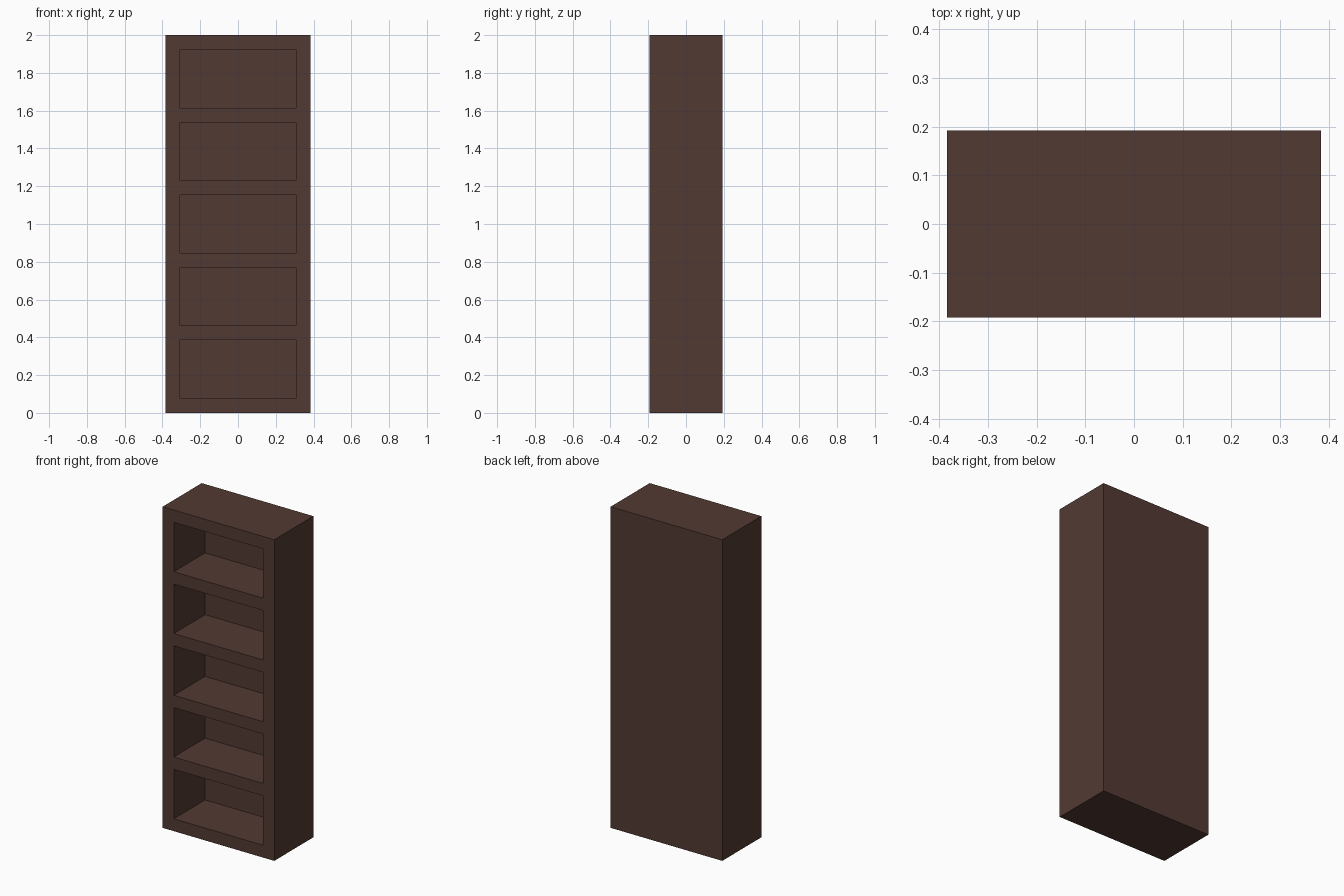
import bpy
import bmesh
from mathutils import Vector

if "Cube" in bpy.data.objects:
    bpy.data.objects.remove(bpy.data.objects["Cube"])

# Overall sizes: five equal niches between boards of one thickness
BOARD = 1 / 13
NICHE = 4 / 13
COUNT = 5
W, D, H = 10 / 13, 5 / 13, 2.0

wood = bpy.data.materials.new("dark_brown_wood")
wood.diffuse_color = (0.0844, 0.0423, 0.0331, 1.0)
wood.use_nodes = True
wood.node_tree.nodes["Principled BSDF"].inputs["Base Color"].default_value = wood.diffuse_color

# Solid cabinet block
bm = bmesh.new()
bmesh.ops.create_cube(bm, size=1.0)
bmesh.ops.scale(bm, vec=(W, D, H), verts=bm.verts)
bmesh.ops.translate(bm, vec=(0, 0, H / 2), verts=bm.verts)


def cut(co, no):
    """Slice edges into the block along a plane."""
    geom = bm.verts[:] + bm.edges[:] + bm.faces[:]
    bmesh.ops.bisect_plane(bm, geom=geom, dist=1e-5, plane_co=co, plane_no=no)


# Outline the side walls and shelf boards
for side in (-1, 1):
    cut((side * (W / 2 - BOARD), 0, 0), (1, 0, 0))
for i in range(COUNT):
    bottom = BOARD + i * (BOARD + NICHE)
    cut((0, 0, bottom), (0, 0, 1))
    cut((0, 0, bottom + NICHE), (0, 0, 1))

# Push the niche faces back, leaving a back board
bm.normal_update()
niches = []
for f in bm.faces:
    c = f.calc_center_median()
    if f.normal.y < -0.9 and abs(c.x) < 0.1 and f.calc_area() > 0.1:
        niches.append(f)
pushed = bmesh.ops.extrude_discrete_faces(bm, faces=niches)["faces"]
verts = list({v for f in pushed for v in f.verts})
bmesh.ops.translate(bm, vec=Vector((0, D - BOARD, 0)), verts=verts)
bmesh.ops.recalc_face_normals(bm, faces=bm.faces)

mesh = bpy.data.meshes.new("bookcase")
bm.to_mesh(mesh)
bm.free()
mesh.materials.append(wood)
bookcase = bpy.data.objects.new("bookcase", mesh)
bpy.context.collection.objects.link(bookcase)
